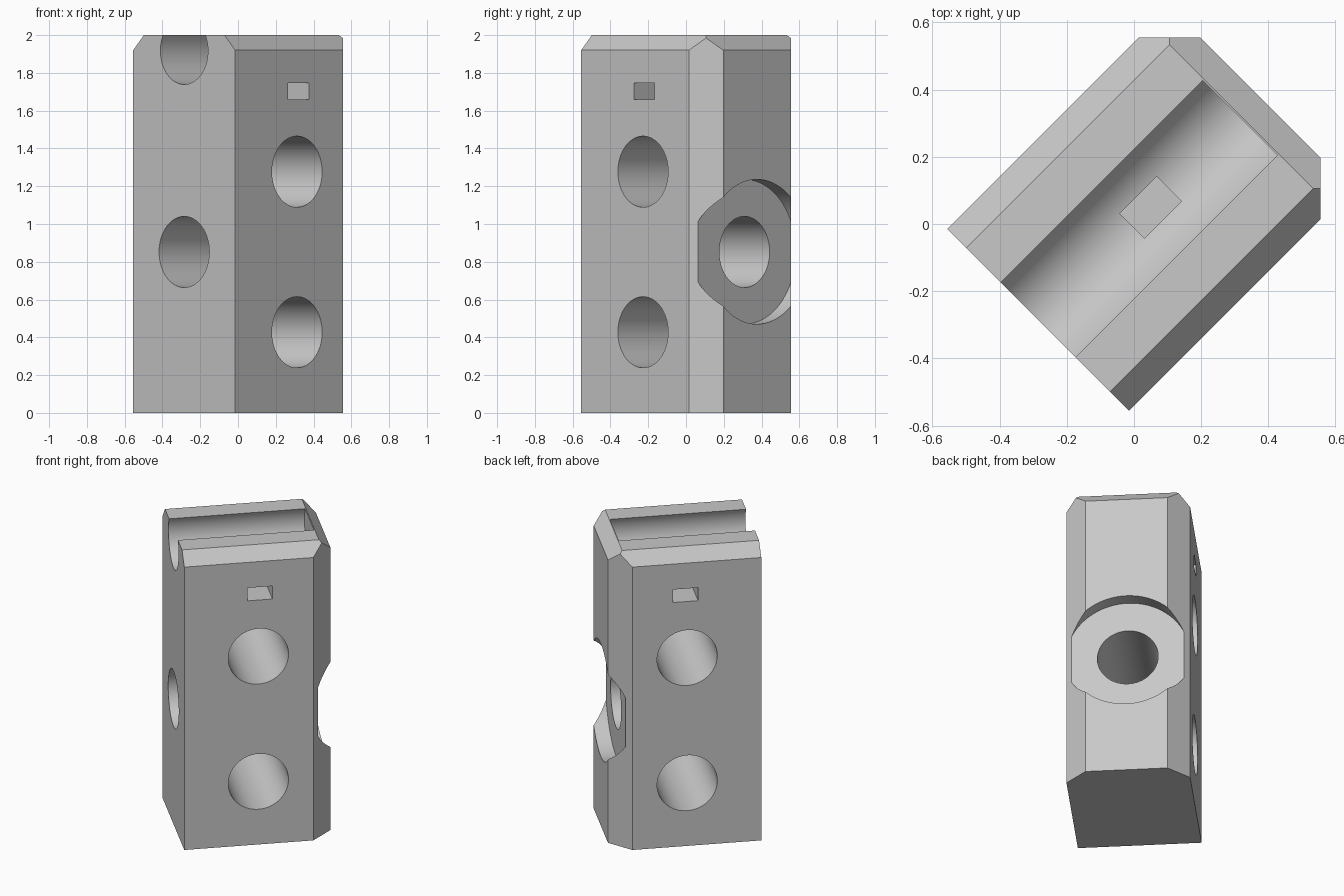
import bpy, bmesh
from math import pi
from mathutils import Matrix, Vector

default = bpy.data.objects.get("Cube")
if default:
    bpy.data.objects.remove(default, do_unlink=True)

# Plain grey material
grey = bpy.data.materials.new("plain_grey")
grey.use_nodes = True
grey.diffuse_color = (0.58, 0.58, 0.58, 1)
grey.node_tree.nodes["Principled BSDF"].inputs["Base Color"].default_value = grey.diffuse_color

# Main dimensions: x runs along the groove, y across it
FRONT, BACK, HALF = -0.403, 0.532, 0.382
HEIGHT, CORNER, BEVEL = 2.0, 0.129, 0.08
HOLE_R = 0.188


def make_object(name, bm):
    bmesh.ops.recalc_face_normals(bm, faces=bm.faces)
    mesh = bpy.data.meshes.new(name)
    bm.to_mesh(mesh)
    bm.free()
    mesh.materials.append(grey)
    obj = bpy.data.objects.new(name, mesh)
    bpy.context.collection.objects.link(obj)
    return obj


def slice_off(bm, point, normal):
    """Remove everything beyond a plane and close the cut."""
    geom = bm.verts[:] + bm.edges[:] + bm.faces[:]
    cut = bmesh.ops.bisect_plane(bm, geom=geom, dist=1e-5, plane_co=point,
                                 plane_no=Vector(normal).normalized(), clear_outer=True)
    edges = [e for e in cut["geom_cut"] if isinstance(e, bmesh.types.BMEdge)]
    bmesh.ops.contextual_create(bm, geom=edges)


def cylinder(name, axis, start, end, a, z, radius):
    """Cylinder along x or y; a is its place on the other level axis."""
    bm = bmesh.new()
    mid = (start + end) / 2
    if axis == "x":
        place = Matrix.Translation((mid, a, z)) @ Matrix.Rotation(pi / 2, 4, "Y")
    else:
        place = Matrix.Translation((a, mid, z)) @ Matrix.Rotation(pi / 2, 4, "X")
    bmesh.ops.create_cone(bm, cap_ends=True, segments=96, radius1=radius, radius2=radius,
                          depth=end - start, matrix=place)
    return make_object(name, bm)


def box(name, centre, size):
    bm = bmesh.new()
    bmesh.ops.create_cube(bm, size=1, matrix=Matrix.Translation(centre) @ Matrix.Diagonal((*size, 1)))
    return make_object(name, bm)


# Block with two cut back corners and three bevelled top edges
bm = bmesh.new()
size = Vector((BACK - FRONT, 2 * HALF, HEIGHT, 1))
bmesh.ops.create_cube(bm, size=1, matrix=Matrix.Translation(((FRONT + BACK) / 2, 0, HEIGHT / 2))
                      @ Matrix.Diagonal(size))
for side in (-1, 1):
    slice_off(bm, (BACK, side * (HALF - CORNER), 0), (1, side, 0))
    slice_off(bm, (0, side * HALF, HEIGHT - BEVEL), (0, side, 1))
slice_off(bm, (BACK, 0, HEIGHT - BEVEL), (1, 0, 1))
block = make_object("drilled_block", bm)

# Holes, counterbore, slot and top groove
cutters = [
    cylinder("lower_cross_hole", "y", -1, 1, 0.06, 0.427, HOLE_R),
    cylinder("upper_cross_hole", "y", -1, 1, 0.06, 1.277, HOLE_R),
    cylinder("long_hole", "x", -1, 1, 0, 0.852, HOLE_R),
    cylinder("counterbore", "x", 0.438, 1, 0, 0.853, 0.383),
    cylinder("top_groove", "x", -1, 0.447, 0, 1.917, 0.178),
    box("cross_slot", (0.07, 0, 1.703), (0.156, 2, 0.088)),
]
bpy.ops.object.select_all(action="DESELECT")
block.select_set(True)
bpy.context.view_layer.objects.active = block
for cutter in cutters:
    cutter.hide_render = True
    cut = block.modifiers.new(cutter.name, "BOOLEAN")
    cut.operation, cut.solver, cut.object = "DIFFERENCE", "EXACT", cutter
    bpy.ops.object.modifier_apply(modifier=cut.name)
    bpy.data.objects.remove(cutter, do_unlink=True)

# Turn the block diagonally and smooth only the round walls
block.data.transform(Matrix.Rotation(pi / 4, 4, "Z"))
bpy.ops.object.shade_smooth_by_angle(angle=pi / 6)
